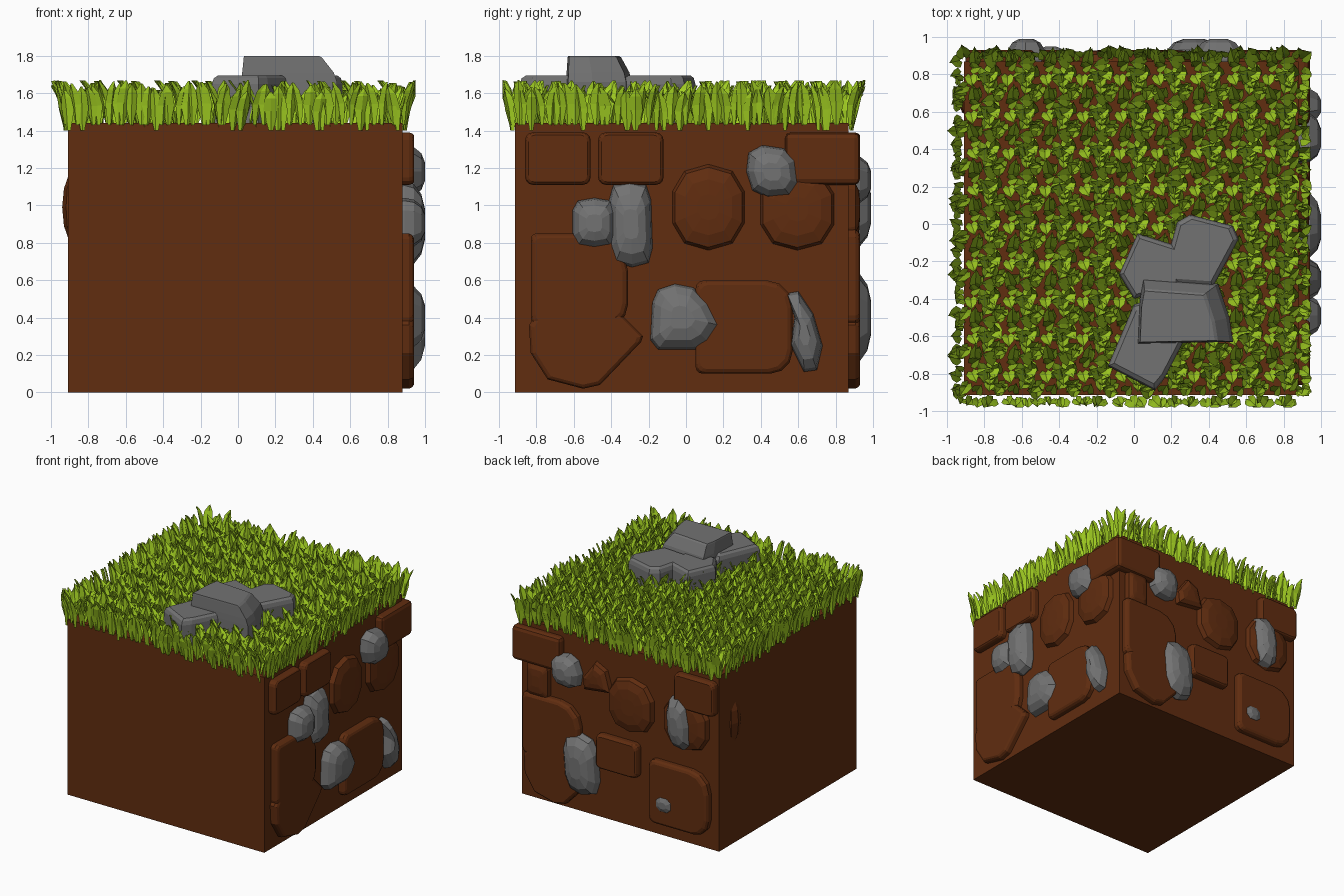
import bpy, bmesh, math, random
from mathutils import Vector

if "Cube" in bpy.data.objects:
    bpy.data.objects.remove(bpy.data.objects["Cube"])

random.seed(7)


def material(name, rgb):
    m = bpy.data.materials.new(name)
    m.diffuse_color = (*rgb, 1)
    m.use_nodes = True
    m.node_tree.nodes["Principled BSDF"].inputs["Base Color"].default_value = m.diffuse_color
    return m


DIRT = material("dirt brown", (0.119, 0.026, 0.005))
STONE = material("stone grey", (0.17, 0.17, 0.17))
GRASS = material("grass green", (0.36, 0.62, 0.016))


def finish(name, bm, mat, recalc=True):
    if recalc:
        bmesh.ops.recalc_face_normals(bm, faces=bm.faces[:])
    me = bpy.data.meshes.new(name)
    bm.to_mesh(me)
    bm.free()
    me.materials.append(mat)
    ob = bpy.data.objects.new(name, me)
    bpy.context.collection.objects.link(ob)
    return ob


def box(name, lo, hi, mat, bevel=0):
    bm = bmesh.new()
    bmesh.ops.create_cube(bm, size=1)
    for v in bm.verts:
        v.co = Vector([(a + b) / 2 + c * (b - a) for a, b, c in zip(lo, hi, v.co)])
    if bevel:
        bmesh.ops.bevel(bm, geom=bm.edges[:], offset=bevel, segments=2,
                        profile=0.5, affect='EDGES')
    return finish(name, bm, mat)


# maps face coordinates (u, v, outward depth) to space
FACES = {"right": lambda u, v, d: (0.88 + d, u, v),
         "back": lambda u, v, d: (u, 0.87 + d, v),
         "top": lambda u, v, d: (u, v, 1.44 + d)}


def lump(name, face, pts, rings, mat, anchor=None):
    """Stack scaled copies of an outline: rings = [(scale, depth), ...]"""
    n = len(pts)
    cu, cv = anchor or (sum(p[0] for p in pts) / n, sum(p[1] for p in pts) / n)
    bm = bmesh.new()
    loops = [[bm.verts.new(FACES[face](cu + (u - cu) * s, cv + (v - cv) * s, d))
              for u, v in pts] for s, d in rings]
    for a, b in zip(loops, loops[1:]):
        for i in range(n):
            j = (i + 1) % n
            bm.faces.new((a[i], a[j], b[j], b[i]))
    bm.faces.new(loops[0][::-1])
    bm.faces.new(loops[-1])
    return finish(name, bm, mat)


def oval(u0, u1, v0, v1, n=10, power=2.0, tilt=0, jag=0.0):
    """Rounded outline filling a rectangle; high power gives a squarer shape"""
    out = []
    for i in range(n):
        t = 2 * math.pi * (i + 0.5) / n
        c, s = math.cos(t), math.sin(t)
        r = 1 + random.uniform(-jag, jag)
        x = math.copysign(abs(c) ** (2 / power), c) * (u1 - u0) / 2 * r
        y = math.copysign(abs(s) ** (2 / power), s) * (v1 - v0) / 2 * r
        out.append(((u0 + u1) / 2 + x + y * tilt, (v0 + v1) / 2 + y))
    return out


def rounded(u0, u1, v0, v1, r=(.04, .04, .04, .04)):
    """Rectangle with four corner radii, from lower left, anticlockwise"""
    corners = [(u0, v0, 1, 1), (u1, v0, -1, 1), (u1, v1, -1, -1), (u0, v1, 1, -1)]
    out = []
    for k, ((u, v, a, b), q) in enumerate(zip(corners, r)):
        for i in range(4):
            t = math.pi + k * math.pi / 2 + i * math.pi / 6
            out.append((u + a * q + q * math.cos(t), v + b * q + q * math.sin(t)))
    return out


FLAT = [(1, -.05), (1, .035), (.96, .052), (.9, .06)]
SOFT = [(.95, -.05), (1, .0), (.93, .035), (.65, .055), (.3, .06)]
DOME = [(.9, -.06), (1, .01), (.93, .06), (.7, .1), (.35, .12)]

# main earth block
box("earth_block", (-.91, -.915, 0), (.88, .87, 1.44), DIRT)
box("corner_brick", (.5, .53, 1.11), (.94, .93, 1.39), DIRT, .03)

# earth clods shared by both decorated sides
lower = [(-.84, .36), (-.83, .21), (-.74, .07), (-.55, .02), (-.46, .04),
         (-.24, .27), (-.23, .3), (-.35, .42), (-.8, .42)]
clods = [
    ("right", rounded(-.86, -.51, 1.11, 1.39), FLAT),
    ("right", rounded(-.47, -.12, 1.11, 1.39), FLAT),
    ("right", rounded(-.83, -.31, .35, .85, (.05, .12, .2, .03)), FLAT),
    ("right", lower, FLAT),
    ("right", rounded(.05, .57, .1, .6, (.04, .12, .14, .05)), FLAT),
    ("right", oval(-.08, .32, .76, 1.22, 10, 2.4), SOFT),
    ("right", oval(.39, .8, .76, 1.2, 10, 2.4), SOFT),
    ("back", rounded(-.9, -.53, 1.11, 1.39), FLAT),
    ("back", rounded(.33, .85, .36, .87, (.12, .05, .04, .18)), FLAT),
    ("back", [(-u, v) for u, v in lower], FLAT),
    ("back", rounded(-.2, .18, .42, .7), FLAT),
    ("back", rounded(-.84, -.3, .1, .62, (.14, .05, .05, .16)), FLAT),
    ("back", oval(-.33, .09, .77, 1.22, 10, 2.4), SOFT),
    ("back", oval(-.83, -.41, .76, 1.2, 10, 2.4), SOFT),
    ("back", [(.05, 1.05), (.3, 1.02), (.31, 1.12), (.2, 1.27), (.1, 1.22)], SOFT),
    ("back", rounded(.62, .82, .84, 1.13), SOFT),
]
for i, (face, pts, rings) in enumerate(clods):
    lump(f"earth_clod_{i + 1}", face, pts, rings, DIRT)

# one clod edge peeking through the left side
bm = bmesh.new()
bmesh.ops.create_uvsphere(bm, u_segments=8, v_segments=6, radius=1)
for v in bm.verts:
    v.co = (-.87 + v.co.x * .07, .66 + v.co.y * .09, .99 + v.co.z * .2)
finish("left_clod", bm, DIRT)

# embedded pebbles
pebbles = [
    ("right", oval(.32, .6, 1.04, 1.32, 9, 2.6, -.1, .04)),
    ("right", oval(-.41, -.18, .67, 1.13, 10, 4, -.03)),
    ("right", oval(-.61, -.37, .77, 1.04, 10, 3.5)),
    ("right", [(-.19, .28), (-.15, .23), (.05, .23), (.12, .27), (.18, .36),
               (.12, .48), (.04, .56), (-.06, .58), (-.15, .55), (-.18, .48)]),
    ("right", [(.54, .53), (.6, .54), (.68, .42), (.73, .25), (.7, .12),
               (.63, .11), (.56, .25), (.58, .4)]),
    ("back", oval(.33, .58, 1.0, 1.27, 9, 2.6, .1, .04)),
    ("back", oval(.17, .47, .15, .65, 10, 3, .08)),
    ("back", oval(-.68, -.47, .76, 1.2, 9, 2.6, .1, .04)),
    ("back", oval(-.54, -.35, .2, .36, 8, 2.4)),
]
for i, (face, pts) in enumerate(pebbles):
    rings = DOME if i < 8 else [(s, d * .65) for s, d in DOME]
    lump(f"pebble_{i + 1}", face, pts, rings, STONE)

# slabs of rock on top
lump("top_slab_main", "top", [(.02, -.64), (.53, -.63), (.51, -.5), (.45, -.32),
                              (.05, -.29), (.03, -.4)],
     [(1, -.02), (1, .22), (.96, .27), (.82, .35), (.78, .36)], STONE, (.08, -.6))
SLAB = [(1, -.02), (1, .21), (.95, .24), (.85, .255)]
lump("top_slab_back", "top", [(.14, -.32), (.42, -.34), (.56, -.08), (.53, -.01),
                              (.3, .05), (.23, .01)], SLAB, STONE)
lump("top_slab_front", "top", [(-.14, -.76), (.11, -.89), (.16, -.83), (.28, -.6),
                               (.1, -.4), (.0, -.43)], SLAB, STONE)
lump("top_slab_left", "top", [(-.08, -.27), (.0, -.4), (.25, -.33), (.24, -.12),
                              (.02, -.05)], SLAB, STONE)


def blade(bm, x, y, z, yaw, height, lean, width):
    """Folded, outward leaning leaf: stations (height, lean, width)"""
    out = Vector((math.cos(yaw), math.sin(yaw), 0))
    side = Vector((-out.y, out.x, 0))
    rows = []
    for h, l, w in ((0, 0, .3), (.5, .3, 1), (.82, .75, .8), (1, 1.1, .12)):
        mid = Vector((x, y, z + h * height)) + out * lean * l
        rows.append([bm.verts.new(mid + side * s * w * width / 2
                                  + out * (.012 if s == 0 else 0)) for s in (-1, 0, 1)])
    for a, b in zip(rows, rows[1:]):
        for i in (0, 1):
            bm.faces.new((a[i], a[i + 1], b[i + 1], b[i]))


# grass: one random tuft repeated over a grid
N = 9
CX, CY = 1.79 / N, 1.785 / N
tuft = []
for i in range(4):
    for j in range(4):
        tuft.append(((i + random.uniform(.15, .85)) / 4 * CX,
                     (j + random.uniform(.15, .85)) / 4 * CY,
                     random.uniform(0, 2 * math.pi), random.uniform(.04, .1),
                     random.uniform(.06, .085), random.uniform(1.59, 1.67)))
bm = bmesh.new()
for a in range(N):
    for b in range(N):
        for x, y, yaw, lean, width, top in tuft:
            blade(bm, -.91 + a * CX + x, -.915 + b * CY + y, 1.42,
                  yaw + random.uniform(-.3, .3), top - 1.42, lean, width)
# overhanging fringe along the four edges
for k in range(4):
    yaw = k * math.pi / 2
    for i in range(44):
        t = -.9 + 1.8 * (i + random.random()) / 44
        r = .905
        x = -.015 + r * math.cos(yaw) - t * math.sin(yaw)
        y = -.022 + r * math.sin(yaw) + t * math.cos(yaw)
        blade(bm, x, y, random.choice((1.4, 1.43, 1.43)),
              yaw + random.uniform(-.9, .9), random.uniform(.2, .24),
              random.uniform(.03, .065), random.uniform(.06, .085))
for v in bm.verts:
    v.co.x = max(-1, min(.95, v.co.x))
    v.co.y = max(-.98, min(.96, v.co.y))
    v.co.z = min(1.67, v.co.z)
finish("grass_blades", bm, GRASS, recalc=False)
